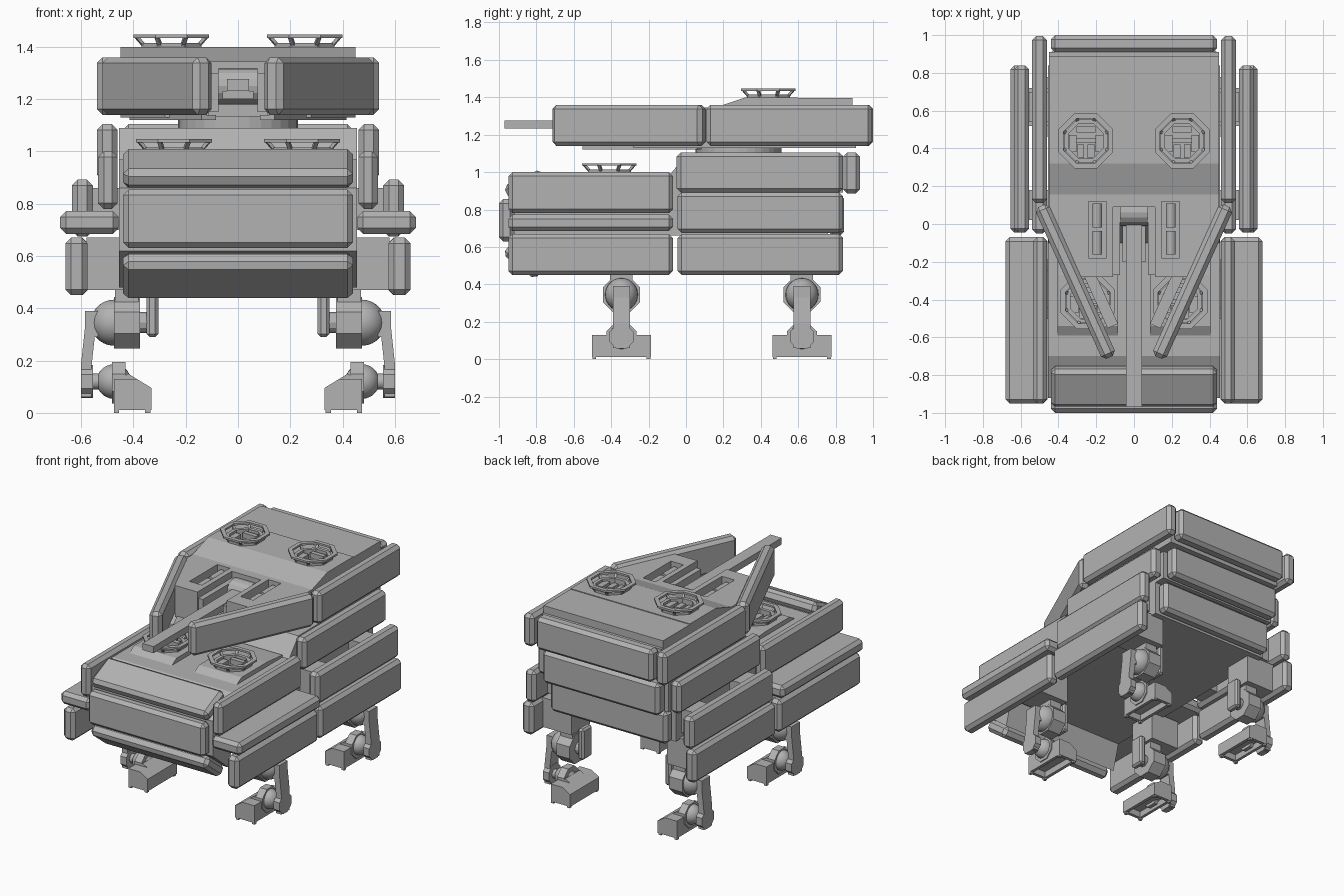
import bpy, bmesh, math
from mathutils import Matrix, Vector

if "Cube" in bpy.data.objects:
    bpy.data.objects.remove(bpy.data.objects["Cube"])

grey = bpy.data.materials.new("armour grey")
grey.diffuse_color = (0.45, 0.45, 0.45, 1)
grey.use_nodes = True
grey.node_tree.nodes["Principled BSDF"].inputs["Base Color"].default_value = grey.diffuse_color


def finish(name, bm, smooth=False):
    bmesh.ops.recalc_face_normals(bm, faces=bm.faces)
    me = bpy.data.meshes.new(name)
    bm.to_mesh(me)
    bm.free()
    me.materials.append(grey)
    ob = bpy.data.objects.new(name, me)
    bpy.context.collection.objects.link(ob)
    if smooth:
        for p in me.polygons:
            p.use_smooth = True
    return ob


def box(name, x, y, z, bevel=0.0, rot=None):
    """Box from (min, max) ranges, optionally chamfered and rotated about its centre."""
    bm = bmesh.new()
    size = [r[1] - r[0] for r in (x, y, z)]
    mid = Vector([(r[0] + r[1]) / 2 for r in (x, y, z)])
    bmesh.ops.create_cube(bm, size=1, matrix=Matrix.Diagonal((*size, 1)))
    if bevel:
        bmesh.ops.bevel(bm, geom=bm.edges[:], offset=bevel, segments=1, affect='EDGES')
    bmesh.ops.transform(bm, verts=bm.verts, matrix=Matrix.Translation(mid) @ (rot or Matrix()))
    return finish(name, bm)


def prism(name, pts, axis, lo, hi):
    """Extrude a 2D outline along an axis; the outline uses the other two axes in order."""
    bm = bmesh.new()
    def at(p, t):
        v = list(p)
        v.insert('xyz'.index(axis), t)
        return v
    f = bm.faces.new([bm.verts.new(at(p, lo)) for p in pts])
    new = bmesh.ops.extrude_face_region(bm, geom=[f])['geom']
    shift = Vector(at((0, 0), hi - lo))
    bmesh.ops.translate(bm, verts=[v for v in new if isinstance(v, bmesh.types.BMVert)], vec=shift)
    return finish(name, bm)


def octagon(cx, cy, flat):
    r = flat / math.cos(math.pi / 8)
    return [(cx + r * math.cos(math.pi * (2 * i + 1) / 8),
             cy + r * math.sin(math.pi * (2 * i + 1) / 8)) for i in range(8)]


def cyl(name, c, r, length, axis, n=24):
    bm = bmesh.new()
    rot = {'x': Matrix.Rotation(math.pi / 2, 4, 'Y'), 'y': Matrix.Rotation(math.pi / 2, 4, 'X'),
           'z': Matrix()}[axis]
    bmesh.ops.create_cone(bm, cap_ends=True, segments=n, radius1=r, radius2=r, depth=length,
                          matrix=Matrix.Translation(c) @ rot)
    return finish(name, bm)


def ball(name, c, r):
    bm = bmesh.new()
    bmesh.ops.create_uvsphere(bm, u_segments=24, v_segments=14, radius=r, matrix=Matrix.Translation(c))
    return finish(name, bm, True)


def cut(ob, cutter):
    m = ob.modifiers.new("cut", 'BOOLEAN')
    m.object, m.operation, m.solver = cutter, 'DIFFERENCE', 'EXACT'
    bpy.context.view_layer.objects.active = ob
    bpy.ops.object.modifier_apply(modifier=m.name)
    bpy.data.objects.remove(cutter)


def span(s, a, b):
    return (min(s * a, s * b), max(s * a, s * b))


B = 0.022  # chamfer of the armour slabs
RX = lambda deg: Matrix.Rotation(math.radians(deg), 4, 'X')

# Hull and turret shells
hull = prism("hull", [(.84, .89), (.84, 1.09), (0, 1.09), (-.1, .97), (-.7, .97), (-.92, .86),
                      (-.92, .62), (-.75, .48), (-.7, .66), (.76, .66), (.76, .89)], 'x', -.455, .455)
turret = prism("turret", [(-.45, .91), (.45, .91), (.45, .1), (.28, -.28), (.11, -.28), (.11, .09),
                          (-.11, .09), (-.11, -.28), (-.28, -.28), (-.45, .1)], 'z', 1.13, 1.345)
roof = prism("turret_roof", [(.14, 1.34), (.32, 1.40), (.6, 1.40), (.6, 1.395), (.89, 1.395),
                             (.89, 1.34)], 'x', -.45, .45)
cyl("turret_ring", (0, .28, 1.11), .23, .05, 'z', 32)
for s in (-1, 1):  # roof launcher bays
    cut(turret, box("bay_cutter", span(s, .145, .24), (-.18, .12), (1.25, 1.4)))
    for y in (-.1, .045):
        cyl("bay_canister", (s * .195, y, 1.30), .026, .125, 'y', 12)
    box("slot_rail", span(s, .075, .11), (-.27, .09), (1.15, 1.30))

# Gun
box("gun_barrel", (-.042, .042), (-.97, .02), (1.232, 1.277))
cyl("gun_mantlet", (0, .06, 1.25), .07, .15, 'x', 16)
box("gun_cradle", (-.06, .06), (-.2, .1), (1.2, 1.232))


# Hatches with octagonal guard rings
def hatch(cx, cy, z, shells):
    for shell in shells:
        cut(shell, prism("well_cutter", octagon(cx, cy, .095), 'z', z - .09, z + .05))
    for name, outer, inner, lo, hi in (("hatch_guard", .145, .118, .034, .047),
                                       ("hatch_coaming", .115, .092, -.035, .015)):
        ring = prism(name, octagon(cx, cy, outer), 'z', z + lo, z + hi)
        cut(ring, prism("ring_cutter", octagon(cx, cy, inner), 'z', z - .1, z + .1))
    for i in range(8):
        a = math.pi * (2 * i + 1) / 8
        rot = Matrix.Rotation(a, 4, 'Z') @ Matrix.Rotation(.75, 4, 'Y')
        px, py = cx + .127 * math.cos(a), cy + .127 * math.sin(a)
        box("guard_strut", (px - .006, px + .006), (py - .008, py + .008), (z - .005, z + .045), 0, rot)
    box("hatch_bar", (cx - .09, cx + .09), (cy - .012, cy + .012), (z - .05, z - .02))
    for sx in (-1, 1):
        box("hatch_door", (cx + sx * .07 - .02, cx + sx * .07 + .02), (cy - .06, cy + .03),
            (z - .03, z))
        box("hatch_block", (cx + sx * .028 - .018, cx + sx * .028 + .018), (cy - .09, cy - .02),
            (z - .06, z - .015))
    box("hatch_beam", (cx - .05, cx + .05), (cy + .045, cy + .075), (z - .03, z + .005))


for s in (-1, 1):
    hatch(s * .255, .44, 1.40, (turret, roof))
    # forward hatch humps on the front deck
    hump = prism("front_hatch_hump", [(-.6, .965), (-.54, 1.0), (-.27, 1.0), (-.1, .985), (-.1, .965)],
                 'x', s * .245 - .16, s * .245 + .16)
    hatch(s * .245, -.41, 1.0, (hull, hump))

# Front and rear armour slabs
W = (-.44, .44)
box("glacis_slab", W, (-.97, -.75), (.895, .975), B, RX(25))
box("nose_slab", W, (-1.0, -.92), (.63, .855), B)
box("lower_nose_slab", W, (-.98, -.76), (.485, .565), B, RX(-38))
box("turret_rear_slab", W, (.91, 1.0), (1.14, 1.36), B)
box("hull_rear_slab", W, (.84, .93), (.885, 1.105), B)
box("lower_rear_slab", W, (.76, .845), (.66, .88), B)

# Side armour slabs, mirrored
front, rear = (-.95, -.07), (-.045, .84)
slabs = [("front_upper_slab", .46, .535, front, (.78, 1.0)),
         ("front_shelf_slab", .457, .68, front, (.685, .772)),
         ("front_skirt_slab", .575, .66, front, (.45, .67)),
         ("rear_skirt_slab", .572, .655, rear, (.45, .67)),
         ("rear_middle_slab", .555, .635, rear, (.675, .892)),
         ("rear_upper_slab", .46, .54, (-.05, .84), (.89, 1.105)),
         ("turret_side_slab", .46, .54, (.11, .995), (1.14, 1.36))]
for s in (-1, 1):
    for name, x0, x1, y, z in slabs:
        box(name, span(s, x0, x1), y, z, B)
    box("turret_cheek_slab", span(s, .27, .35), (-.745, .135), (1.14, 1.36), B,
        Matrix.Rotation(-s * math.radians(24.3), 4, 'Z'))
    box("cheek_bracket", span(s, .22, .28), (-.57, .1), (1.12, 1.14), 0,
        Matrix.Rotation(-s * math.radians(24.3), 4, 'Z'))
    # blocks that carry the skirts and legs under the floor
    for y in (-.345, .62):
        box("skirt_mount", span(s, .36, .58), (y - .1, y + .1), (.47, .67))
    for y in (.1, .62):
        box("side_mount", span(s, .45, .56), (y - .08, y + .08), (.70, .86))


# Legs
def leg(s, y):
    P = lambda x, z: (s * x, y, z)
    box("hip_bracket", span(s, .305, .35), (y - .05, y + .05), (.29, .5), .012)
    cyl("hip_pin", P(.36, .345), .04, .06, 'x', 12)
    prism("hip_housing", octagon(y, .345, .098), 'x', *span(s, .375, .475))
    box("hip_post", span(s, .38, .47), (y - .06, y + .06), (.42, .5))
    ball("hip_ball", P(.475, .345), .088)
    cyl("hip_axle", P(.54, .345), .035, .08, 'x')
    # upright shank seen from the front as a bent strip
    shank = [(.535, .29), (.535, .39), (.585, .39), (.585, .33), (.6, .19), (.6, .06),
             (.56, .06), (.56, .18), (.548, .29)]
    bm_pts = [(s * x, z) for x, z in shank]
    prism("shank", bm_pts, 'y', y - .045, y + .045)
    prism("ankle_disc", octagon(y, .12, .064), 'x', *span(s, .555, .6))
    cyl("ankle_axle", P(.53, .12), .03, .08, 'x')
    ball("ankle_ball", P(.475, .12), .066)
    prism("ankle_housing", octagon(y, .115, .08), 'x', *span(s, .43, .482))
    # hollow foot, sloping towards the inside
    foot = prism("foot", [(s * .33, .012), (s * .33, .095), (s * .42, .15), (s * .455, .13),
                          (s * .475, .13), (s * .475, .012)], 'y', y - .157, y + .157)
    cut(foot, box("foot_cutter", span(s, .352, .455), (y - .135, y + .135), (-.05, .055)))
    for e in (-1, 1):
        cut(foot, box("toe_cutter", span(s, .2, .6), (y + e * .14 - .06, y + e * .14 + .06),
                      (.13, .2)))
        for x in (.345, .465):
            c = y + e * .145
            box("foot_stud", span(s, x - .01, x + .01), (c - .01, c + .01), (0, .02))


for s in (-1, 1):
    for y in (-.345, .62):
        leg(s, y)
